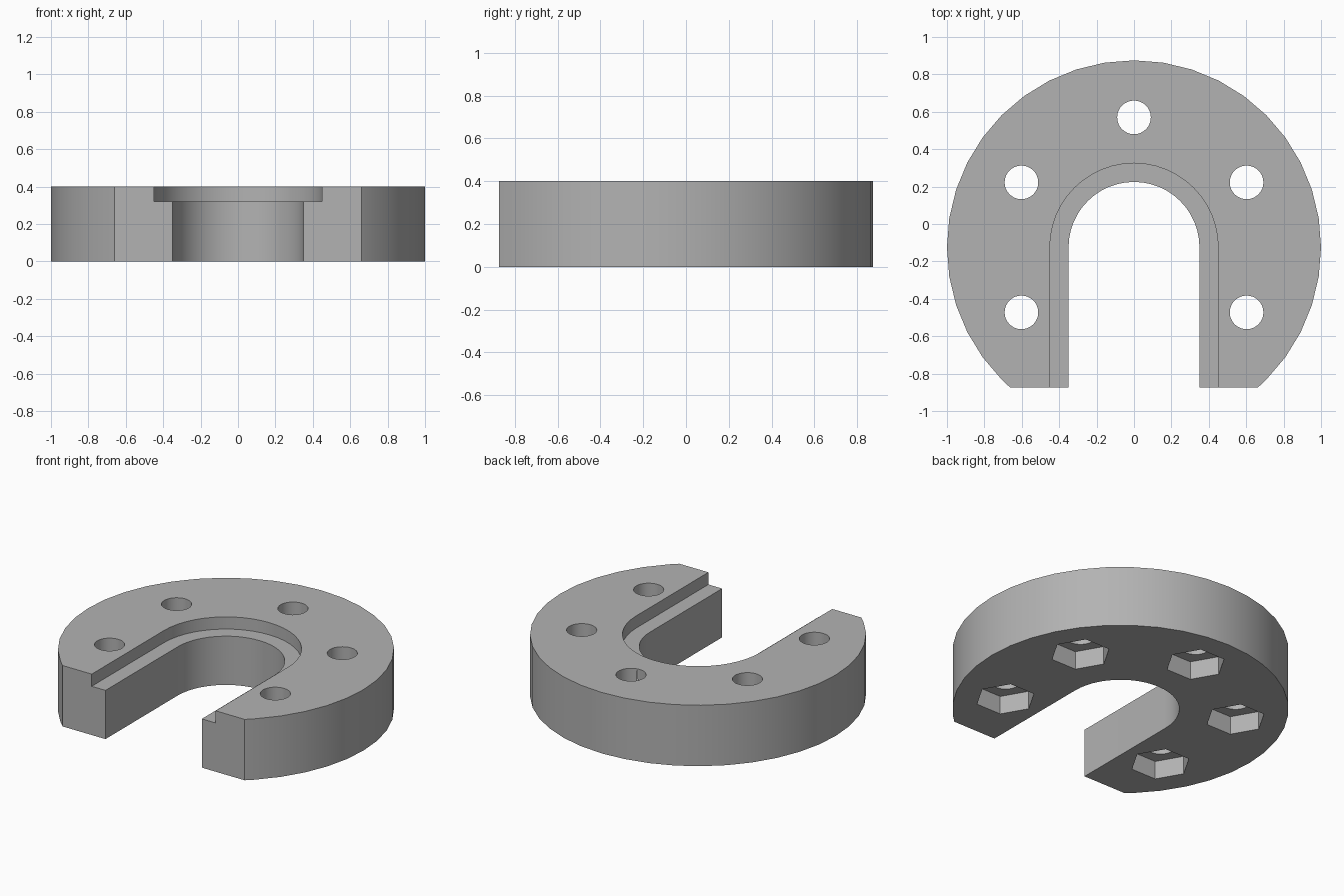
import bpy, bmesh
from math import cos, sin, pi, radians, sqrt

if "Cube" in bpy.data.objects:
    bpy.data.objects.remove(bpy.data.objects["Cube"], do_unlink=True)

CENTRE_Y = -0.125   # disc centre
FRONT_Y = -0.875    # flat cut across the front
HEIGHT = 0.4


def arc(radius, start, end, steps, cx=0.0, cy=CENTRE_Y):
    """Points along an arc, angles in degrees, both ends included."""
    angles = [radians(start + (end - start) * i / steps) for i in range(steps + 1)]
    return [(cx + radius * cos(a), cy + radius * sin(a)) for a in angles]


def prism(name, outline, bottom, top):
    """Extrude a flat outline between two heights."""
    bm = bmesh.new()
    base = bm.faces.new([bm.verts.new((x, y, bottom)) for x, y in outline])
    grown = bmesh.ops.extrude_face_region(bm, geom=[base])
    moved = [v for v in grown["geom"] if isinstance(v, bmesh.types.BMVert)]
    bmesh.ops.translate(bm, verts=moved, vec=(0, 0, top - bottom))
    bmesh.ops.recalc_face_normals(bm, faces=bm.faces)
    mesh = bpy.data.meshes.new(name)
    bm.to_mesh(mesh)
    bm.free()
    obj = bpy.data.objects.new(name, mesh)
    bpy.context.collection.objects.link(obj)
    return obj


def slot_outline(radius):
    """Round-ended slot that runs out through the front."""
    return arc(radius, 0, 180, 24) + [(-radius, -1.2), (radius, -1.2)]


def cut(target, cutter):
    cutter.hide_render = True
    mod = target.modifiers.new(cutter.name, "BOOLEAN")
    mod.operation = "DIFFERENCE"
    mod.solver = "EXACT"
    mod.object = cutter
    bpy.context.view_layer.objects.active = target
    bpy.ops.object.modifier_apply(modifier=mod.name)
    bpy.data.objects.remove(cutter, do_unlink=True)


# Disc with a flat front
half_flat = sqrt(1 - (FRONT_Y - CENTRE_Y) ** 2)
rim = [p for p in arc(1.0, -90, 261, 39) if p[1] > FRONT_Y + 0.001]
outline = [(half_flat, FRONT_Y)] + rim + [(-half_flat, FRONT_Y)]
plate = prism("slotted_disc", outline, 0, HEIGHT)

# Through slot and the wider step around its top
cut(plate, prism("slot_cutter", slot_outline(0.35), -0.1, HEIGHT + 0.1))
cut(plate, prism("step_cutter", slot_outline(0.45), 0.32, HEIGHT + 0.1))

# Five bolt holes, each with a hexagonal nut pocket underneath
for angle in (-30, 30, 90, 150, 210):
    a = radians(angle)
    x, y = 0.695 * cos(a), CENTRE_Y + 0.695 * sin(a)
    hole = arc(0.09, 0, 360, 32, x, y)[:-1]
    pocket = arc(0.18, 0, 360, 6, x, y)[:-1]
    cut(plate, prism("hole_cutter", hole, -0.1, HEIGHT + 0.1))
    cut(plate, prism("pocket_cutter", pocket, -0.1, 0.12))

# Plain grey finish
grey = bpy.data.materials.new("plain_grey")
grey.use_nodes = True
colour = (0.45, 0.45, 0.45, 1)
grey.diffuse_color = colour
grey.node_tree.nodes["Principled BSDF"].inputs["Base Color"].default_value = colour
plate.data.materials.clear()
plate.data.materials.append(grey)
for face in plate.data.polygons:
    face.material_index = 0

# Smooth round walls, crisp edges
bpy.ops.object.select_all(action="DESELECT")
plate.select_set(True)
bpy.context.view_layer.objects.active = plate
bpy.ops.object.shade_smooth_by_angle(angle=radians(30))
